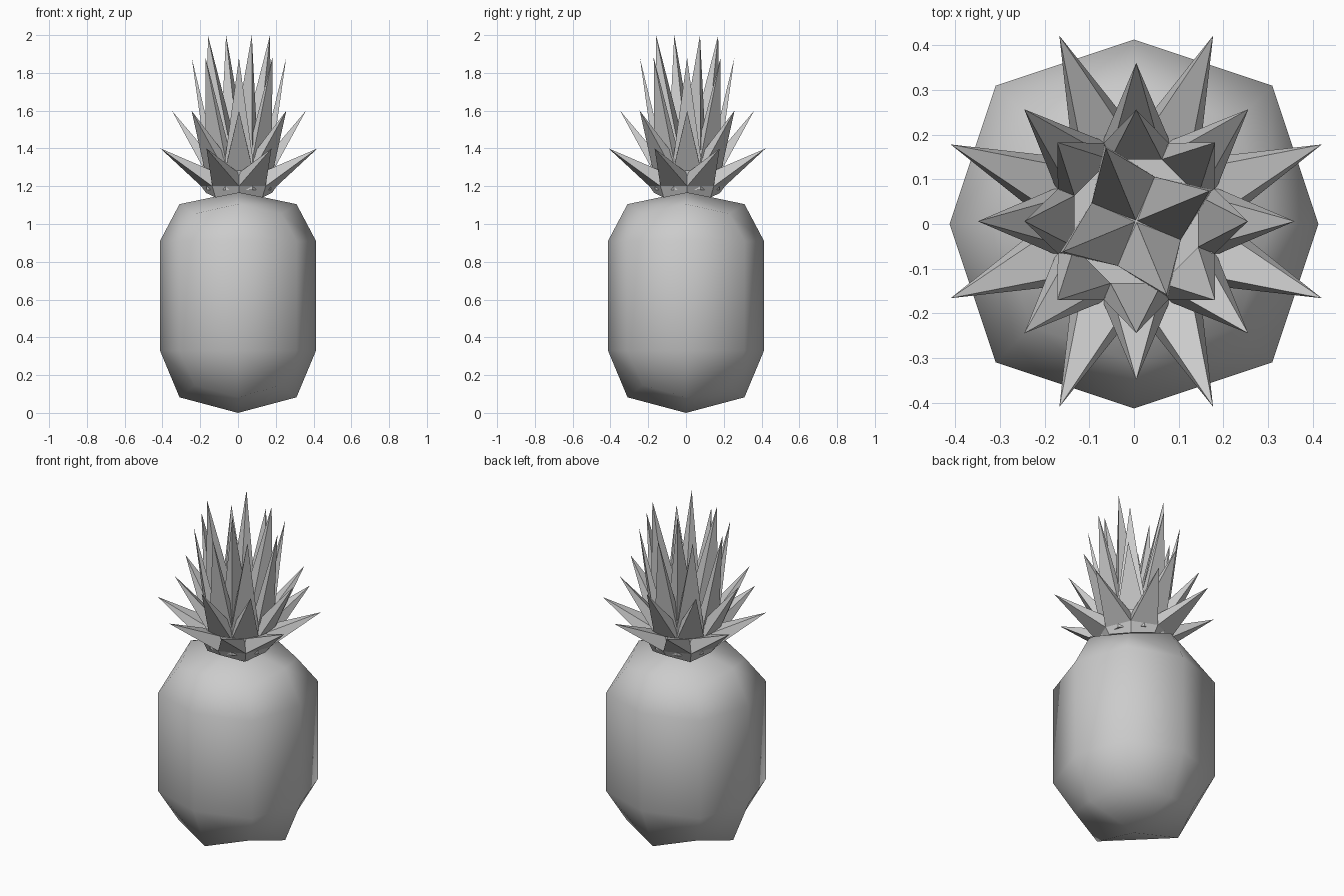
import bpy
import bmesh
from math import sin, cos, radians
from mathutils import Vector

cube = bpy.data.objects.get("Cube")
if cube:
    bpy.data.objects.remove(cube, do_unlink=True)

GREY = (0.6, 0.6, 0.6, 1.0)
material = bpy.data.materials.new("plain grey")
material.use_nodes = True
material.diffuse_color = GREY
shader = next(n for n in material.node_tree.nodes if n.type == 'BSDF_PRINCIPLED')
shader.inputs["Base Color"].default_value = GREY


def polar(radius, degrees, z):
    a = radians(degrees)
    return Vector((radius * cos(a) + 0.005, radius * sin(a) + 0.006, z))


def finish(bm, name, smooth=False):
    bmesh.ops.recalc_face_normals(bm, faces=bm.faces)
    for face in bm.faces:
        face.smooth = smooth
    mesh = bpy.data.meshes.new(name)
    bm.to_mesh(mesh)
    bm.free()
    mesh.materials.append(material)
    obj = bpy.data.objects.new(name, mesh)
    bpy.context.collection.objects.link(obj)
    return obj


def add_spike(bm, base, tip):
    corners = [bm.verts.new(p) for p in base]
    point = bm.verts.new(tip)
    bm.faces.new(corners)
    for i in range(len(corners)):
        bm.faces.new((corners[i], corners[(i + 1) % len(corners)], point))


# Fruit body: rounded cube with a straight wall between its two halves
bm = bmesh.new()
bmesh.ops.create_cube(bm, size=2)
bmesh.ops.subdivide_edges(bm, edges=bm.edges[:], cuts=1, use_grid_fill=True)
bmesh.ops.bisect_plane(bm, geom=bm.verts[:] + bm.edges[:] + bm.faces[:],
                       plane_co=(0, 0, -0.5), plane_no=(0, 0, 1))
rounding = (1, 1, 0.75, 0.556)
for v in bm.verts:
    cap = abs(v.co.z) > 0.9
    directions = (abs(v.co.x) > 0.5) + (abs(v.co.y) > 0.5) + cap
    f = rounding[directions]
    v.co.x *= 0.413 * f
    v.co.y *= 0.413 * f
    if cap:
        v.co.z = 0.91 + 0.26 * f if v.co.z > 0 else 0.33 * (1 - f)
    else:
        v.co.z = 0.33 if v.co.z < -0.25 else 0.91
finish(bm, "fruit_body", smooth=True)

# Crown base: flared eight-sided collar, lower at its corners
bm = bmesh.new()
lower = [bm.verts.new(polar(0.175, 45 * k, 1.14 if k % 2 else 1.165)) for k in range(8)]
upper = [bm.verts.new(polar(0.2, 45 * k, 1.2)) for k in range(8)]
for k in range(8):
    n = (k + 1) % 8
    bm.faces.new((lower[k], lower[n], upper[n], upper[k]))
bm.faces.new(upper)
bm.faces.new(lower[::-1])
finish(bm, "crown_collar")

# Crown core: eight-sided column behind the leaves
bm = bmesh.new()
rings = [[bm.verts.new(polar(0.185, 22.5 + 45 * k, z)) for k in range(8)] for z in (1.18, 1.37)]
for k in range(8):
    n = (k + 1) % 8
    bm.faces.new((rings[0][k], rings[0][n], rings[1][n], rings[1][k]))
bm.faces.new(rings[1])
bm.faces.new(rings[0][::-1])
finish(bm, "crown_core")

# Leaf rings: name, first angle, base radius, base height, tip radius, tip height
leaf_rings = (
    ("lower_leaves", 22.5, 0.2, 1.2, 0.45, 1.4),
    ("middle_leaves", 0, 0.195, 1.28, 0.355, 1.6),
    ("upper_leaves", 0, 0.19, 1.35, 0.25, 1.88),
)
for name, start, radius, z, tip_radius, tip_z in leaf_rings:
    bm = bmesh.new()
    for k in range(8):
        a = start + 45 * k
        base = (polar(radius, a - 22.5, z), polar(radius, a + 22.5, z),
                polar(radius - 0.04, a + 22.5, z + 0.07), polar(radius - 0.04, a - 22.5, z + 0.07))
        add_spike(bm, base, polar(tip_radius, a, tip_z))
    finish(bm, name)

# Heart leaves: four tall spikes meeting at the middle
bm = bmesh.new()
for k in range(4):
    a = 22.5 + 90 * k
    base = (polar(0, 0, 1.36), polar(0.108, a - 45, 1.38),
            polar(0.185, a, 1.36), polar(0.108, a + 45, 1.38))
    add_spike(bm, base, polar(0.178, a, 2.0))
finish(bm, "heart_leaves")
